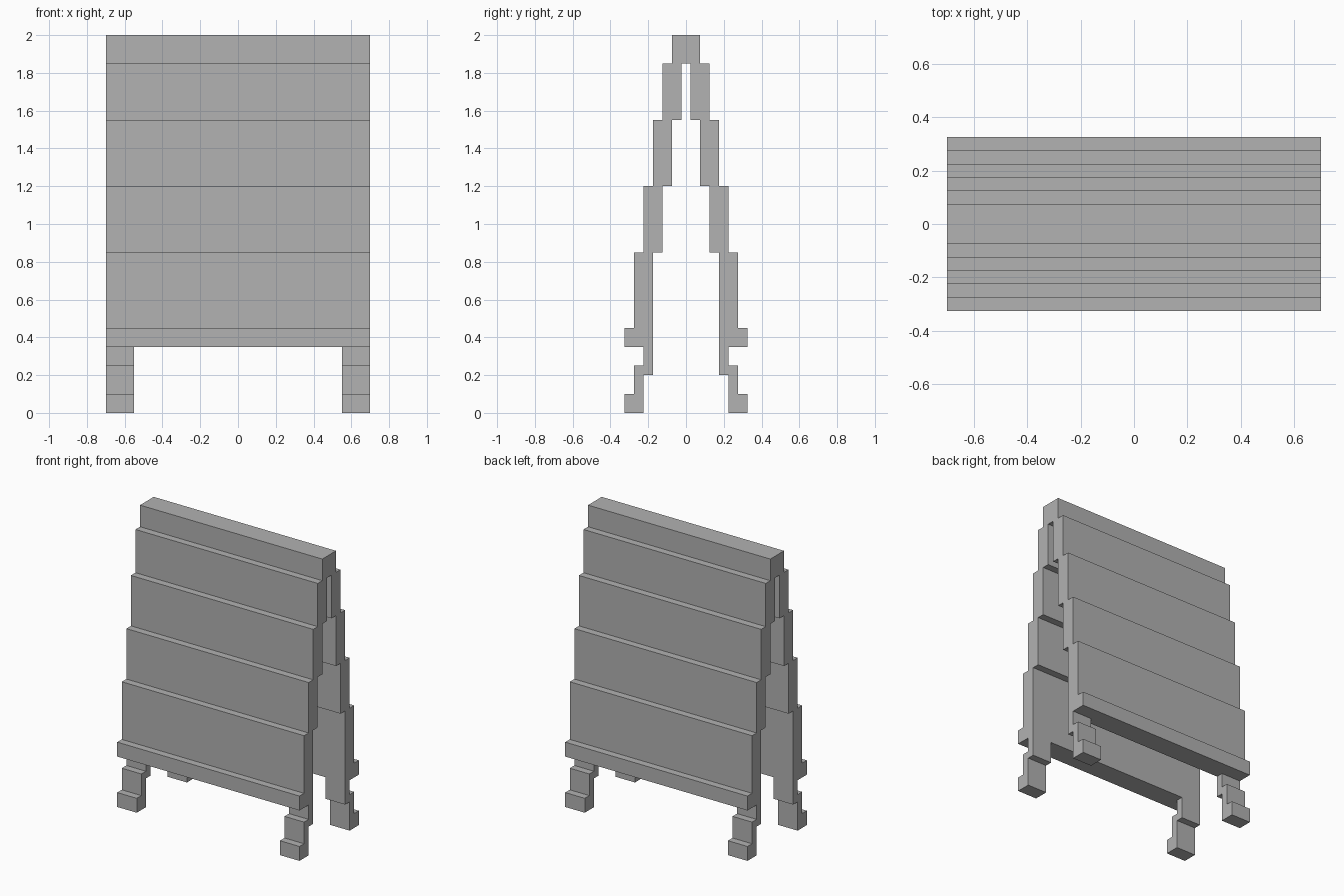
import bpy
import bmesh

cube = bpy.data.objects.get("Cube")
if cube:
    bpy.data.objects.remove(cube, do_unlink=True)

GREY = (0.445, 0.445, 0.445, 1.0)
grey = bpy.data.materials.new("plain_grey")
grey.use_nodes = True
grey.diffuse_color = GREY
grey.node_tree.nodes["Principled BSDF"].inputs["Base Color"].default_value = GREY

HALF_WIDTH = 0.7
LEG_WIDTH = 0.15
THICK = 0.1


def extrude_profile(name, profile, x0, x1):
    """Extrude a closed (y, z) outline from x0 to x1."""
    bm = bmesh.new()
    face = bm.faces.new([bm.verts.new((x0, y, z)) for y, z in profile])
    result = bmesh.ops.extrude_face_region(bm, geom=[face])
    moved = [v for v in result["geom"] if isinstance(v, bmesh.types.BMVert)]
    bmesh.ops.translate(bm, verts=moved, vec=(x1 - x0, 0, 0))
    bmesh.ops.recalc_face_normals(bm, faces=bm.faces)
    mesh = bpy.data.meshes.new(name)
    bm.to_mesh(mesh)
    bm.free()
    mesh.materials.append(grey)
    obj = bpy.data.objects.new(name, mesh)
    bpy.context.collection.objects.link(obj)


# Stepped A-frame boards: each course is (inner y, bottom z), below the top cap
courses = [(0.025, 1.55), (0.075, 1.2), (0.125, 0.85), (0.175, 0.45)]
outer = [(0.075, 2.0), (0.075, 1.85)]
inner = [(0.025, 1.85)]
for i, (y, z) in enumerate(courses):
    outer += [(y + THICK, outer[-1][1]), (y + THICK, z)]
    if i < len(courses) - 1:
        inner += [(y, z), (courses[i + 1][0], z)]

# Projecting ledge along the bottom of each board
outer += [(0.325, 0.45), (0.325, 0.35)]
inner += [(0.175, 0.35)]
half = outer + inner[::-1]
mirrored = [(-y, z) for y, z in reversed(half)]
extrude_profile("folding_boards", half + mirrored, -HALF_WIDTH, HALF_WIDTH)

# Four stepped feet
leg = [(0.175, 0.35), (0.225, 0.35), (0.225, 0.25), (0.275, 0.25),
       (0.275, 0.1), (0.325, 0.1), (0.325, 0), (0.225, 0),
       (0.225, 0.2), (0.175, 0.2)]
for end, sy in (("front", -1), ("back", 1)):
    for side, sx in (("right", -1), ("left", 1)):
        extrude_profile(f"{end}_{side}_leg", [(sy * y, z) for y, z in leg],
                        sx * (HALF_WIDTH - LEG_WIDTH), sx * HALF_WIDTH)
